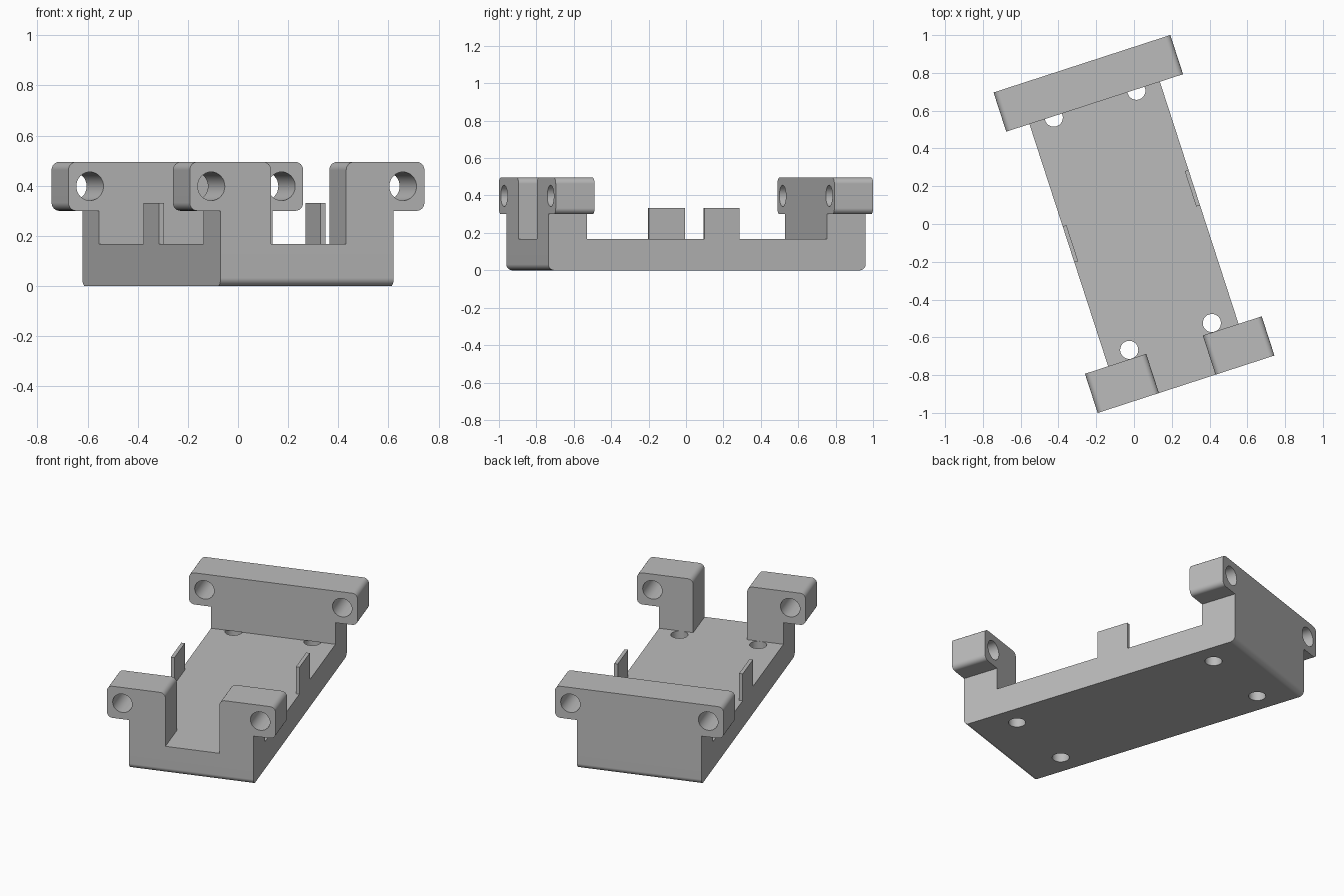
import bpy, bmesh, math
from mathutils import Vector

if "Cube" in bpy.data.objects:
    bpy.data.objects.remove(bpy.data.objects["Cube"])

TILT = math.radians(18)      # whole bracket is turned about z
HALF_W, HALF_L = 0.363, 0.892
FLOOR, TOP, LIP = 0.167, 0.495, 0.30
OUT, INNER_V, R = 0.492, 0.674, 0.032

grey = bpy.data.materials.new("plain grey")
grey.diffuse_color = (0.5, 0.5, 0.5, 1)
grey.use_nodes = True
grey.node_tree.nodes["Principled BSDF"].inputs["Base Color"].default_value = grey.diffuse_color


def rounded(corners, steps=6):
    """Outline from (p, z, radius) right-angle corners."""
    out, n = [], len(corners)
    for i, (p, z, r) in enumerate(corners):
        c = Vector((p, z))
        if r == 0:
            out.append(c)
            continue
        d1 = (Vector(corners[i - 1][:2]) - c).normalized()
        d2 = (Vector(corners[(i + 1) % n][:2]) - c).normalized()
        mid = c + r * (d1 + d2)
        for k in range(steps + 1):
            t = math.pi / 2 * k / steps
            out.append(mid - r * (d2 * math.cos(t) + d1 * math.sin(t)))
    return out


def prism(name, outline, a, b, along):
    """Extrude an outline along local x or y from a to b."""
    bm = bmesh.new()
    place = (lambda q, s: (s, q[0], q[1])) if along == "x" else (lambda q, s: (q[0], s, q[1]))
    face = bm.faces.new([bm.verts.new(place(q, a)) for q in outline])
    ext = bmesh.ops.extrude_face_region(bm, geom=[face])["geom"]
    step = Vector((b - a, 0, 0) if along == "x" else (0, b - a, 0))
    bmesh.ops.translate(bm, vec=step, verts=[e for e in ext if isinstance(e, bmesh.types.BMVert)])
    bmesh.ops.recalc_face_normals(bm, faces=bm.faces)
    mesh = bpy.data.meshes.new(name)
    bm.to_mesh(mesh)
    bm.free()
    mesh.materials.append(grey)
    ob = bpy.data.objects.new(name, mesh)
    bpy.context.collection.objects.link(ob)
    return ob


def activate(ob):
    bpy.ops.object.select_all(action="DESELECT")
    ob.select_set(True)
    bpy.context.view_layer.objects.active = ob


def drill(ob, centre, radius, along_y=False):
    """Cut a round through-hole."""
    rot = (math.pi / 2, 0, 0) if along_y else (0, 0, 0)
    bpy.ops.mesh.primitive_cylinder_add(vertices=32, radius=radius, depth=0.6,
                                        location=centre, rotation=rot)
    cutter = bpy.context.object
    cutter.data.materials.append(grey)
    cutter.hide_render = True
    mod = ob.modifiers.new("hole", "BOOLEAN")
    mod.operation, mod.solver, mod.object = "DIFFERENCE", "EXACT", cutter
    activate(ob)
    bpy.ops.object.modifier_apply(modifier=mod.name)
    bpy.data.objects.remove(cutter, do_unlink=True)


def finish(ob):
    activate(ob)
    bpy.ops.object.shade_smooth_by_angle(angle=math.radians(30))
    mod = ob.modifiers.new("flat normals", "WEIGHTED_NORMAL")
    mod.keep_sharp = True
    ob.rotation_euler.z = TILT


# Base plate: end edges rounded underneath, four screw holes
base = prism("base_plate", rounded([(-HALF_L, 0, R), (HALF_L, 0, R),
                                    (HALF_L, FLOOR, 0), (-HALF_L, FLOOR, 0)]),
             -HALF_W, HALF_W, "x")
for x in (-0.23, 0.23):
    for y in (-0.626, 0.667):
        drill(base, (x, y, 0.08), 0.048)
finish(base)

# Back wall with an ear on each side
back = prism("back_wall", rounded([
    (-HALF_W, FLOOR, 0), (HALF_W, FLOOR, 0), (HALF_W, LIP, 0), (OUT, LIP, R),
    (OUT, TOP, R), (-OUT, TOP, R), (-OUT, LIP, R), (-HALF_W, LIP, 0)]),
    INNER_V, HALF_L, "y")
for s in (-1, 1):
    drill(back, (s * 0.402, 0.78, 0.398), 0.057, True)
finish(back)

# Two front posts, each with one outward ear
for side, s, inner in (("left", -1, 0.151), ("right", 1, 0.164)):
    post = prism("front_post_" + side, rounded([
        (s * inner, FLOOR, 0), (s * HALF_W, FLOOR, 0), (s * HALF_W, LIP, 0),
        (s * OUT, LIP, R), (s * OUT, TOP, R), (s * inner, TOP, R)]),
        -HALF_L, -INNER_V, "y")
    drill(post, (s * 0.402, -0.78, 0.398), 0.057, True)
    finish(post)

# Thin side tabs, staggered along the length
for side, s, y0, y1 in (("left", -1, -0.096, 0.105), ("right", 1, -0.014, 0.183)):
    tab = prism("side_tab_" + side,
                [(y0, FLOOR), (y1, FLOOR), (y1, 0.332), (y0, 0.332)],
                s * 0.342, s * HALF_W, "x")
    finish(tab)
